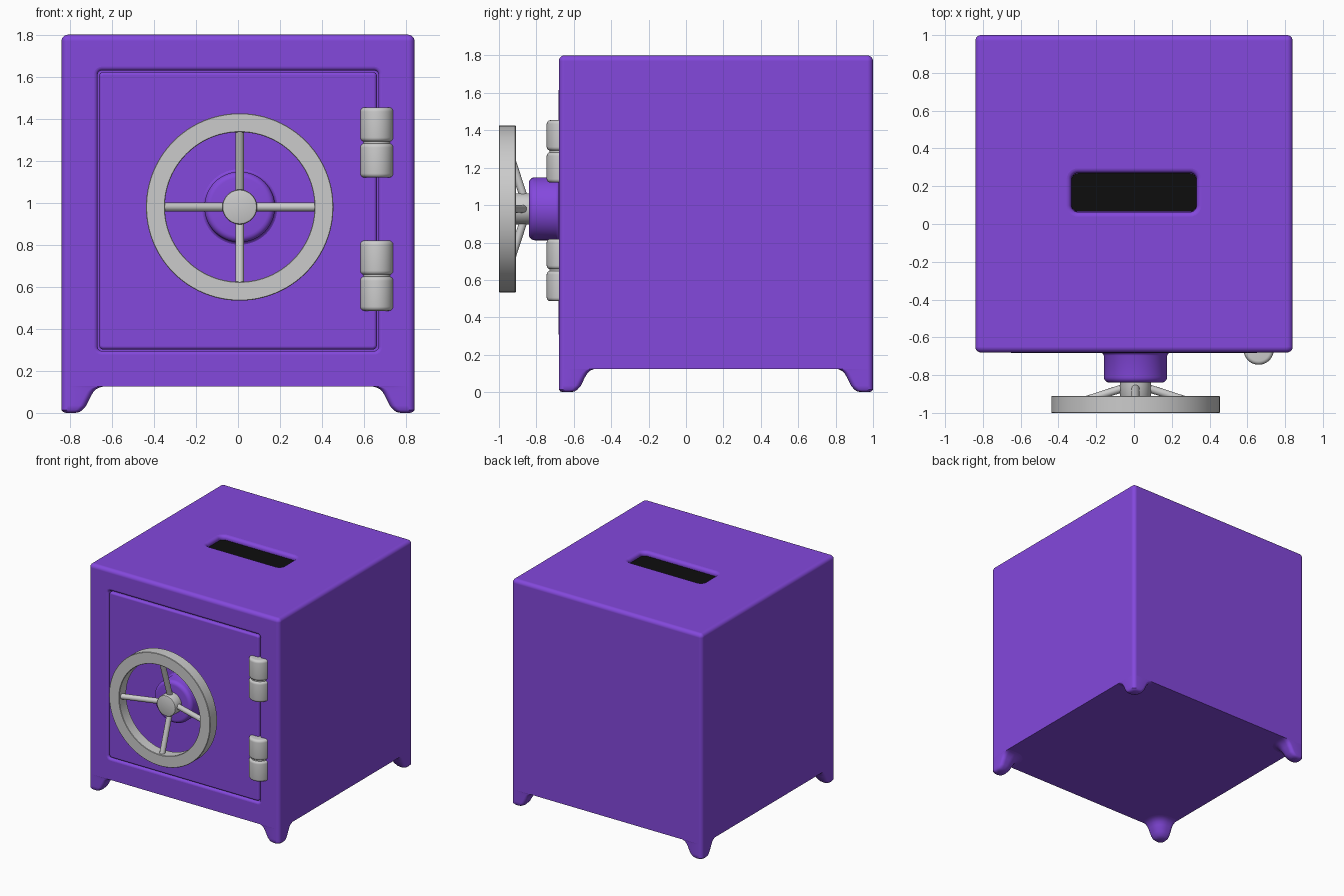
import bpy, bmesh
from math import sin, cos, pi
from mathutils import Vector

if "Cube" in bpy.data.objects:
    bpy.data.objects.remove(bpy.data.objects["Cube"])


def material(name, rgb):
    m = bpy.data.materials.new(name)
    m.diffuse_color = (*rgb, 1)
    m.use_nodes = True
    m.node_tree.nodes["Principled BSDF"].inputs["Base Color"].default_value = m.diffuse_color
    return m


PURPLE = material("purple", (0.23, 0.065, 0.72))
BLACK = material("black", (0.004, 0.004, 0.004))
ARC = [(sin(a), cos(a)) for a in (i * pi / 10 for i in range(6))]


def finish(name, bm, mat=None):
    bmesh.ops.recalc_face_normals(bm, faces=bm.faces)
    me = bpy.data.meshes.new(name)
    bm.to_mesh(me)
    bm.free()
    ob = bpy.data.objects.new(name, me)
    bpy.context.collection.objects.link(ob)
    if mat:
        me.materials.append(mat)
    smooth(ob)
    return ob


def smooth(ob):
    bpy.ops.object.select_all(action='DESELECT')
    ob.select_set(True)
    bpy.context.view_layer.objects.active = ob
    bpy.ops.object.shade_smooth_by_angle(angle=0.7)


def rect_ring(x0, x1, y0, y1, radii, seg=6):
    """Rounded rectangle; radii run from the x1,y1 corner anticlockwise."""
    corners = [(x1, y1, -1, -1), (x0, y1, 1, -1), (x0, y0, 1, 1), (x1, y0, -1, 1)]
    pts = []
    for k, ((x, y, sx, sy), r) in enumerate(zip(corners, radii)):
        for i in range(seg + 1):
            a = (k + i / seg) * pi / 2
            pts.append((x + sx * r + r * cos(a), y + sy * r + r * sin(a)))
    return pts


def loft(name, rings, place, mat=None):
    """Skin a list of (2D ring, height) sections and cap both ends."""
    bm = bmesh.new()
    loops = [[bm.verts.new(place(u, v, w)) for u, v in ring] for ring, w in rings]
    for a, b in zip(loops, loops[1:]):
        for i in range(len(a)):
            j = (i + 1) % len(a)
            bm.faces.new((a[i], a[j], b[j], b[i]))
    bm.faces.new(loops[0])
    bm.faces.new(loops[-1])
    return finish(name, bm, mat)


def lathe(name, profile, origin, axis, mat=None, closed=False, seg=64):
    """Turn a (radius, distance along axis) profile."""
    rot = Vector((0, 0, 1)).rotation_difference(Vector(axis))
    origin = Vector(origin)
    bm = bmesh.new()
    loops = [[bm.verts.new(origin + rot @ Vector((r * cos(2 * pi * i / seg), r * sin(2 * pi * i / seg), h)))
              for i in range(seg)] for r, h in profile]
    pairs = list(zip(loops, loops[1:]))
    if closed:
        pairs.append((loops[-1], loops[0]))
    else:
        bm.faces.new(loops[0])
        bm.faces.new(loops[-1])
    for a, b in pairs:
        for i in range(seg):
            j = (i + 1) % seg
            bm.faces.new((a[i], a[j], b[j], b[i]))
    return finish(name, bm, mat)


def upright(u, v, w):
    return (u, v, w)


def front(u, v, w):
    return (u, -0.68 - w, v)


# Body: rounded uprights and top edge, flat underside
B = 0.03


def body_ring(d):
    return rect_ring(-0.84 + d, 0.84 - d, -0.68 + d, 1 - d, [max(B - d, 0.002)] * 4)


body = loft("safe_body", [(body_ring(0), 0.125)] +
            [(body_ring(B * (1 - c)), 1.8 - B + B * s) for s, c in ARC], upright, PURPLE)


# Door recess and coin slot cut with softly flared openings
def cutter(name, box, radius, flare, floor, surface, place):
    x0, x1, y0, y1 = box

    def ring(d):
        return rect_ring(x0 - d, x1 + d, y0 - d, y1 + d, [radius + d] * 4)
    rings = [(ring(0), surface - floor)]
    rings += [(ring(flare * (1 - c)), surface - flare + flare * s) for s, c in ARC]
    rings.append((ring(flare), surface + 0.05))
    ob = loft(name, rings, place)
    ob.hide_render = True
    return ob


cutters = [cutter("door_cutter", (-0.668, 0.668, 0.295, 1.63), 0.02, 0.018, 0.05, 0, front),
           cutter("slot_cutter", (-0.332, 0.332, 0.064, 0.27), 0.035, 0.025, 0.05, 1.8, upright)]
for c in cutters:
    mod = body.modifiers.new("cut", 'BOOLEAN')
    mod.operation = 'DIFFERENCE'
    mod.solver = 'EXACT'
    mod.object = c
    bpy.context.view_layer.objects.active = body
    bpy.ops.object.modifier_apply(modifier=mod.name)
for c in cutters:
    bpy.data.objects.remove(c)
smooth(body)
body.modifiers.new("normals", 'WEIGHTED_NORMAL').keep_sharp = True

loft("slot_floor", [(rect_ring(-0.331, 0.331, 0.065, 0.269, [0.034] * 4), z) for z in (1.745, 1.768)],
     upright, BLACK)

# Feet: flared corner sections, (size, height, inset of outer walls)
FOOT = [(0.065, 0, 0.02), (0.085, 0.004, 0.008), (0.1, 0.014, 0), (0.118, 0.035, 0), (0.14, 0.08, 0),
        (0.152, 0.1, 0), (0.168, 0.115, 0), (0.187, 0.123, 0), (0.205, 0.126, 0)]
for sx, sname in ((-1, "left"), (1, "right")):
    for sy, yname in ((-1, "front"), (1, "back")):
        rings = [(rect_ring(d, s, d, s, [s * 0.55, B, B, B]), z) for s, z, d in FOOT]
        loft(f"{yname}_{sname}_foot", rings,
             lambda u, v, w: (sx * (0.84 - u), 0.16 + sy * (0.84 - v), w), PURPLE)

# Door panel
E = 0.016


def door_ring(d):
    return rect_ring(-0.661 + d, 0.661 - d, 0.302 + d, 1.623 - d, [0.02 - d] * 4)


door = loft("door", [(door_ring(0), -0.06)] +
            [(door_ring(E * (1 - c)), 0.003 - E + E * s) for s, c in ARC], front, PURPLE)
door.modifiers.new("normals", 'WEIGHTED_NORMAL').keep_sharp = True

# Wheel hub boss with a small fillet at the door
cx, cz = 0.008, 0.98
F = (0, -1, 0)
lathe("hub_boss", [(0.182, -0.01), (0.182, 0.002), (0.173, 0.006), (0.168, 0.016)] +
      [(0.138 + 0.03 * c, 0.13 + 0.03 * s) for s, c in ARC], (cx, -0.68, cz), F, PURPLE)

# Hand wheel: rim, centre knob and four slanted spokes
lathe("wheel_rim", [(0.356, 0.003), (0.359, 0), (0.443, 0), (0.446, 0.003),
                    (0.446, 0.087), (0.443, 0.09), (0.359, 0.09), (0.356, 0.087)],
      (cx, -0.91, cz), F, closed=True, seg=96)
lathe("wheel_knob", [(0.083, 0), (0.083, 0.075), (0.08, 0.081), (0.072, 0.084)],
      (cx, -0.835, cz), F, seg=48)
for k, name in enumerate(("right", "top", "left", "bottom")):
    out = Vector((round(cos(k * pi / 2)), 0, round(sin(k * pi / 2))))
    a = Vector((cx, -0.86, cz)) + out * 0.04
    b = Vector((cx, -0.967, cz)) + out * 0.368
    lathe(f"{name}_spoke", [(0.021, 0), (0.021, (b - a).length)], a, (b - a).normalized(), seg=16)

# Hinges: pairs of rounded barrels on a thin pin
H = 0.163
for z, name in ((1.12, "upper"), (0.486, "lower")):
    for i in range(2):
        lathe(f"{name}_hinge_barrel_{i + 1}",
              [(0.06 + 0.02 * s, 0.02 - 0.02 * c) for s, c in ARC] +
              [(0.06 + 0.02 * c, H - 0.02 + 0.02 * s) for s, c in ARC],
              (0.66, -0.665, z + i * 0.171), (0, 0, 1), seg=48)
    lathe(f"{name}_hinge_pin", [(0.066, 0.13), (0.066, 0.21)], (0.66, -0.665, z), (0, 0, 1), seg=48)
